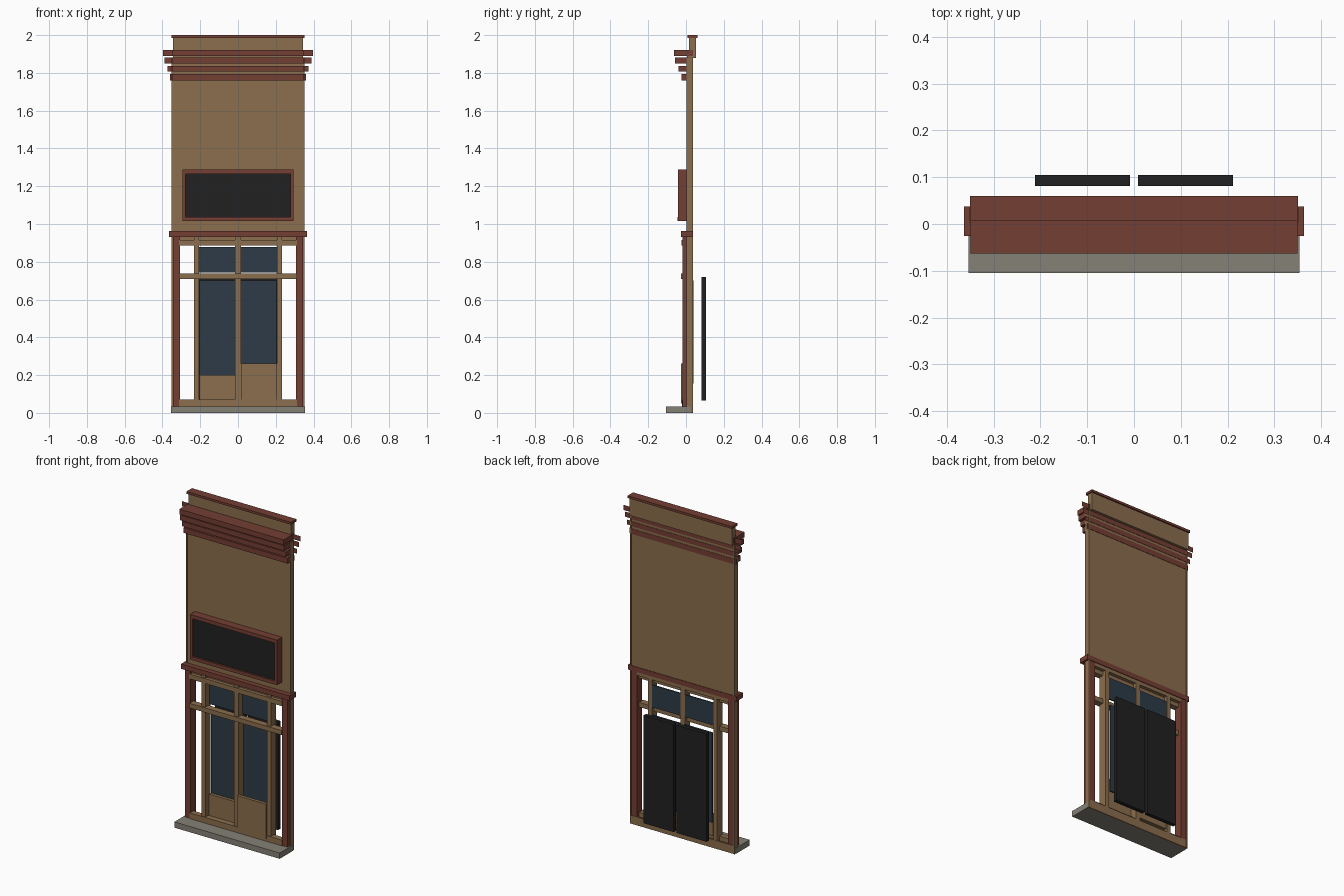
import bpy

if "Cube" in bpy.data.objects:
    bpy.data.objects.remove(bpy.data.objects["Cube"])


def mat(name, rgb):
    m = bpy.data.materials.new(name)
    m.diffuse_color = (*rgb, 1)
    m.use_nodes = True
    m.node_tree.nodes["Principled BSDF"].inputs["Base Color"].default_value = m.diffuse_color
    return m


TAN = mat("tan wood", (.260, .156, .075))
RED = mat("red trim", (.175, .050, .033))
GREY = mat("stone grey", (.235, .220, .180))
BLACK = mat("soft black", (.015, .015, .016))
GLASS = mat("blue glass", (.026, .043, .063))


def mesh(name, verts, faces, material):
    me = bpy.data.meshes.new(name)
    me.from_pydata(verts, [], faces)
    me.materials.append(material)
    ob = bpy.data.objects.new(name, me)
    bpy.context.collection.objects.link(ob)
    return ob


def box(name, x, y, z, material):
    """Box from (min, max) ranges."""
    v = [(a, b, c) for a in x for b in y for c in z]
    f = [(0, 1, 3, 2), (4, 6, 7, 5), (0, 4, 5, 1),
         (2, 3, 7, 6), (0, 2, 6, 4), (1, 5, 7, 3)]
    return mesh(name, v, f, material)


def pair(name, x, y, z, material):
    """The same box on both sides of x = 0."""
    box(name + "_right", x, y, z, material)
    box(name + "_left", (-x[1], -x[0]), y, z, material)


def wide(name, half, y, z, material):
    return box(name, (-half, half), y, z, material)


# Stone step
wide("door_step", .354, (-.105, .025), (0, .035), GREY)

# Upper wall with edge strips and parapet
wide("upper_wall", .344, (.005, .034), (.95, 1.89), TAN)
pair("wall_edge", (.344, .352), (.003, .036), (0, 1.88), TAN)
wide("parapet", .345, (.017, .052), (1.88, 1.988), TAN)
wide("parapet_cap", .351, (.007, .06), (1.986, 2.0), RED)

# Stepped cornice boards, each with thin flat ears at the ends
steps = [(1.761, 1.793, -.024, .360), (1.808, 1.837, -.040, .374),
         (1.851, 1.882, -.057, .389), (1.889, 1.920, -.063, .398)]
for i, (z0, z1, front, ear) in enumerate(steps):
    wide(f"cornice_board_{i}", .350, (front, .036), (z0, z1), RED)
    for s in (-1, 1):
        mesh(f"cornice_ear_{i}",
             [(s * .350, .03, z0), (s * ear, .03, z0),
              (s * ear, .03, z1), (s * .350, .03, z1)], [(0, 1, 2, 3)], RED)

# Sign board in a raised frame
wide("sign_panel", .280, (-.034, .005), (1.03, 1.275), BLACK)
pair("sign_frame_side", (.277, .293), (-.043, .005), (1.015, 1.288), RED)
wide("sign_frame_top", .277, (-.043, .005), (1.266, 1.288), RED)
wide("sign_frame_bottom", .277, (-.045, .005), (1.015, 1.036), RED)

# Ledge above the shopfront and outer posts
wide("ledge", .364, (-.026, .037), (.932, .962), RED)
pair("outer_post", (.307, .344), (-.018, .033), (.035, .932), RED)

# Wooden framing
pair("frame_post", (.207, .233), (-.018, .033), (.035, .932), TAN)
wide("center_post", .015, (-.018, .033), (.035, .932), TAN)
wide("head_rail", .307, (-.004, .033), (.910, .932), TAN)
wide("top_rail", .312, (-.024, .012), (.885, .914), TAN)
wide("transom_rail", .312, (-.027, .012), (.710, .738), TAN)
wide("bottom_rail", .312, (-.022, .012), (.035, .070), TAN)
wide("back_sill_rail", .344, (.025, .035), (0, .050), TAN)

# Panes above the transom and in the doors
pair("transom_pane", (.015, .207), (.022, .030), (.742, .877), GLASS)
pair("door_pane", (.015, .203), (.032, .041), (.155, .700), GLASS)

# Kick panels
box("left_kick_panel", (-.203, -.015), (.012, .031), (.070, .200), TAN)
box("right_kick_panel", (.015, .207), (-.026, -.006), (.050, .262), TAN)

# Dark panels standing behind the doors
pair("back_panel", (.009, .212), (.081, .105), (.065, .720), BLACK)
